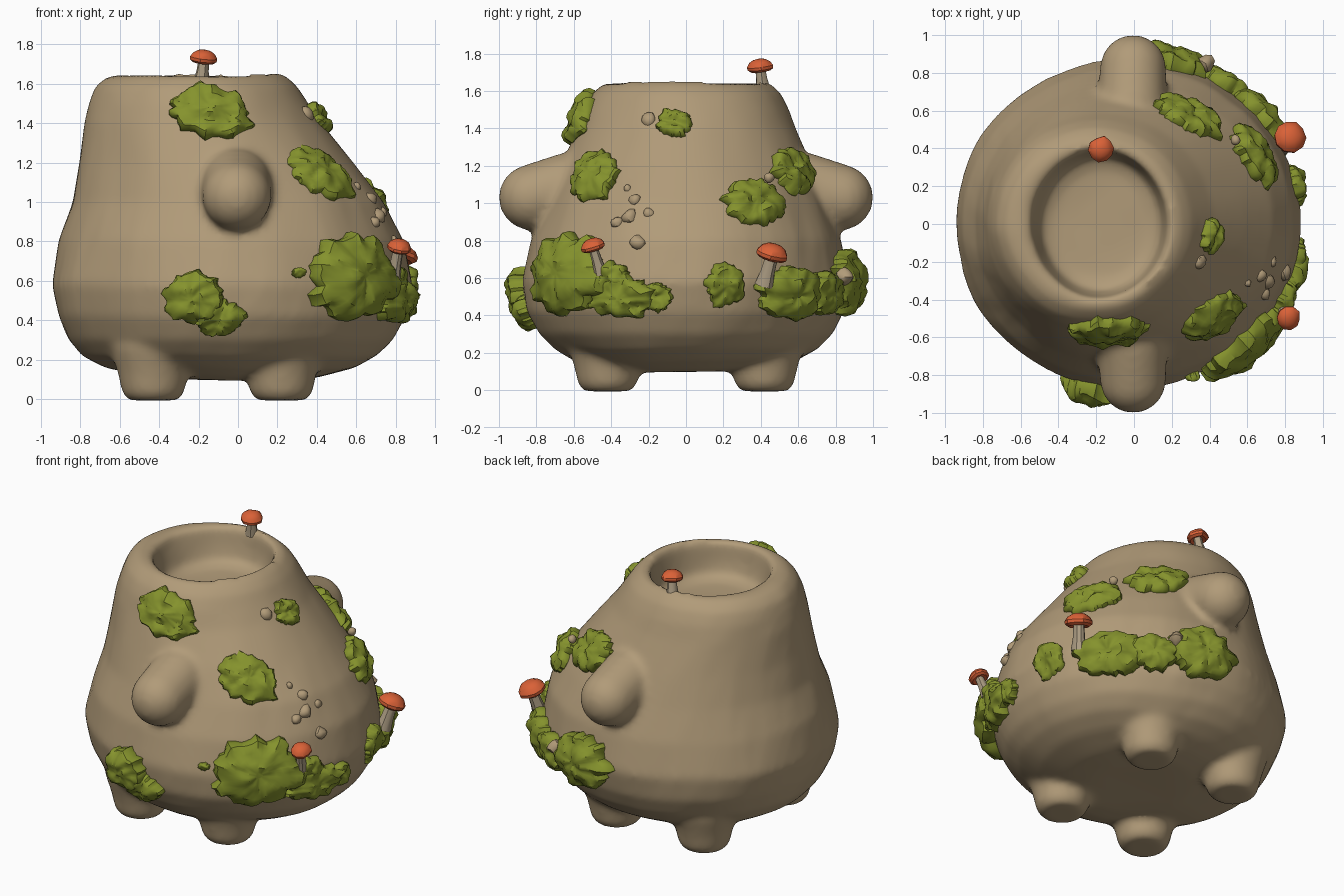
import bpy, bmesh, math, random
from mathutils import Vector, noise

if "Cube" in bpy.data.objects:
    bpy.data.objects.remove(bpy.data.objects["Cube"])

random.seed(4)


def material(name, rgb):
    m = bpy.data.materials.new(name)
    m.diffuse_color = (*rgb, 1)
    m.use_nodes = True
    m.node_tree.nodes["Principled BSDF"].inputs["Base Color"].default_value = m.diffuse_color
    return m


CLAY = material("tan clay", (0.44, 0.328, 0.19))
MOSS = material("moss green", (0.235, 0.29, 0.026))
CAP = material("orange cap", (0.70, 0.12, 0.038))
STEM = material("pale stem", (0.42, 0.34, 0.23))

# Body sections: z, x min, x max, y half width
OUTER = [(0.10, -.35, .28, .34), (0.12, -.5, .42, .48), (0.16, -.68, .59, .60),
         (0.22, -.79, .71, .70), (0.30, -.86, .79, .785), (0.42, -.915, .85, .85),
         (0.58, -.95, .885, .875), (0.80, -.905, .84, .83), (1.0, -.845, .745, .75),
         (1.2, -.805, .585, .67), (1.4, -.775, .42, .585), (1.5, -.75, .355, .55),
         (1.58, -.72, .305, .51), (1.63, -.67, .25, .455)]
HOLLOW = [(1.65, -.60, .205, .41), (1.635, -.55, .178, .388), (1.52, -.515, .158, .372),
          (1.43, -.49, .14, .35), (1.405, -.41, .06, .27), (1.40, -.3, -.05, .15)]


def ring_point(s, t):
    z, x0, x1, ry = s
    return Vector(((x0 + x1) / 2 + (x1 - x0) / 2 * math.cos(t), ry * math.sin(t), z))


def surface(t, z):
    """Point on the outer body wall at angle t and height z."""
    z = min(max(z, .101), 1.629)
    for a, b in zip(OUTER, OUTER[1:]):
        if a[0] <= z <= b[0]:
            f = (z - a[0]) / (b[0] - a[0])
            return ring_point([p + (q - p) * f for p, q in zip(a, b)], t)


def surface_normal(t, z):
    du = surface(t + .05, z) - surface(t - .05, z)
    dv = surface(t, z + .06) - surface(t, z - .06)
    return du.cross(dv).normalized()


def finish(bm, name, mat, angle=None):
    bmesh.ops.recalc_face_normals(bm, faces=bm.faces)
    me = bpy.data.meshes.new(name)
    bm.to_mesh(me)
    bm.free()
    ob = bpy.data.objects.new(name, me)
    bpy.context.collection.objects.link(ob)
    me.materials.append(mat)
    bpy.ops.object.select_all(action='DESELECT')
    ob.select_set(True)
    bpy.context.view_layer.objects.active = ob
    if angle:
        bpy.ops.object.shade_smooth_by_angle(angle=math.radians(angle))
    return ob


def skin(bm, rings):
    """Join closed rings of points and cap both ends."""
    vs = [[bm.verts.new(p) for p in r] for r in rings]
    n = len(vs[0])
    for a, b in zip(vs, vs[1:]):
        for i in range(n):
            bm.faces.new((a[i], a[(i + 1) % n], b[(i + 1) % n], b[i]))
    bm.faces.new(vs[0][::-1])
    bm.faces.new(vs[-1])


def hull(bm, pts):
    vs = [bm.verts.new(p) for p in pts]
    bmesh.ops.convex_hull(bm, input=vs)
    loose = [v for v in vs if v.is_valid and not v.link_faces]
    bmesh.ops.delete(bm, geom=loose, context='VERTS')


def ball(c, r):
    return [Vector(c) + r * Vector((math.sin(a) * math.cos(b), math.sin(a) * math.sin(b), math.cos(a)))
            for a in [math.pi * (i + .5) / 12 for i in range(12)]
            for b in [math.tau * j / 20 for j in range(20)]]


# Hollow pot body with arms and feet blended in
bm = bmesh.new()
rings = []
for s in OUTER + HOLLOW:
    ring = []
    for i in range(64):
        p = ring_point(s, math.tau * i / 64)
        k = 1 + .016 * noise.noise(p * 3.5) + .008 * noise.noise(p * 9)
        ring.append(Vector((p.x * k, p.y * k, p.z + .012 * noise.noise(p * 3))))
    rings.append(ring)
skin(bm, rings)
for side in (-1, 1):
    hull(bm, ball((-.01, side * .63, 1.085), .185) + ball((-.005, side * .827, 1.03), .176))
    for x in (-.43, .22):
        c = Vector((x, side * .42, 0))
        disc = [(-.006, .125), (.03, .158), (.14, .182), (.26, .22)]
        skin(bm, [[c + Vector((r * math.cos(a), r * math.sin(a), z))
                   for a in [math.tau * i / 20 for i in range(20)]] for z, r in disc])
body = finish(bm, "pot_body", CLAY)
rm = body.modifiers.new("blend", 'REMESH')
rm.mode = 'VOXEL'
rm.voxel_size = .022
rm.use_smooth_shade = True
sm = body.modifiers.new("soften", 'SMOOTH')
sm.factor = .5
sm.iterations = 9
for m in ("blend", "soften"):
    bpy.ops.object.modifier_apply(modifier=m)
bpy.ops.object.shade_smooth()


def moss(name, blobs):
    """Lumpy ragged pads on the wall: angle, height, half width, half height, thickness."""
    bm = bmesh.new()
    for deg, zc, hw, hh, th in blobs:
        t0 = math.radians(deg)
        speed = (surface(t0 + .02, zc) - surface(t0 - .02, zc)).length / .04
        n = 48
        seed = Vector((random.uniform(0, 50), random.uniform(0, 50), 0))
        edge = [1 + .26 * noise.noise(seed + 2.8 * Vector((math.cos(a), math.sin(a), 0)))
                + random.uniform(-.07, .07) for a in [math.tau * i / n for i in range(n)]]
        rings = []
        for f, lift in ((.9, -.04), (1, .012), (.97, .4), (.88, .7), (.77, .82), (.64, .9),
                        (.5, .97), (.36, 1), (.22, 1), (.08, 1)):
            ring = []
            for i in range(n):
                a = math.tau * i / n
                r = f * (1 + (edge[i] - 1) * f ** 3)
                t = t0 + hw * r * math.cos(a) / speed
                z = zc + hh * r * math.sin(a)
                p, nor = surface(t, z), surface_normal(t, z)
                bump = (noise.noise(p * 14 + seed) * .03 + noise.noise(p * 32) * .014) if lift > .1 else 0
                ring.append(p + nor * (lift * th + bump if lift > 0 else lift))
            rings.append(ring)
        skin(bm, rings)
    finish(bm, name, MOSS, 35)


moss("moss_upper_front", [(-85, 1.46, .21, .125, .065)])
moss("moss_mid_front", [(-45, 1.14, .18, .125, .055)])
moss("moss_low_front", [(-102, .52, .16, .12, .105), (-94, .42, .13, .08, .075)])
moss("moss_large", [(-47, .62, .27, .21, .10), (-23, .50, .20, .11, .07),
                    (-27, .60, .11, .08, .06), (-11, .50, .10, .075, .05)])
moss("moss_fleck", [(-68, .64, .035, .025, .03)])
moss("moss_upper_right", [(-6, 1.42, .09, .075, .045)])
moss("moss_mid_back", [(57, 1.17, .18, .125, .06)])
moss("moss_mid_right", [(29, 1.0, .18, .12, .06)])
moss("moss_small_right", [(14, .56, .11, .115, .045)])
moss("moss_low_right", [(40, .52, .22, .14, .085), (57, .52, .15, .11, .08)])
moss("moss_low_back", [(77, .58, .215, .16, .10)])


# Mushrooms
def mushroom(name, base, top, r):
    base, top = Vector(base), Vector(top)
    q = (top - base).to_track_quat('Z', 'Y')
    h = (top - base).length

    def turned(profile, n, wob):
        ks = [1 + random.uniform(-wob, wob) for _ in range(n)]
        return [[base + q @ Vector((rad * ks[i] * math.cos(math.tau * i / n),
                                    rad * ks[i] * math.sin(math.tau * i / n), z))
                 for i in range(n)] for rad, z in profile]
    bm = bmesh.new()
    skin(bm, turned([(.58 * r, -.01), (.44 * r, .4 * h), (.38 * r, h)], 10, .05))
    finish(bm, name + "_stem", STEM, 35)
    bm = bmesh.new()
    cap = [(.3, -.25), (.75, -.42), (.98, -.25), (1, -.02), (.8, .3), (.48, .5), (.15, .56)]
    skin(bm, turned([(a * r, h + b * r) for a, b in cap], 10, .08))
    finish(bm, name + "_cap", CAP, 32)


mushroom("rim_mushroom", (-.185, .41, 1.62), (-.172, .395, 1.733), .069)
mushroom("back_mushroom", (.79, .42, .57), (.828, .465, .735), .085)
mushroom("front_mushroom", (.79, -.455, .63), (.817, -.50, .775), .065)

# Pebbles stuck to the right wall: angle, height, radius, lift
bm = bmesh.new()
for deg, z, r, lift in [(-21, 1.45, .042, -.01), (-22, 1.02, .036, -.01), (-23, .93, .042, -.01),
                        (-18, .79, .042, -.01), (-28, .90, .034, -.01), (-15, .95, .028, -.01),
                        (-26, 1.08, .022, -.005), (37, 1.11, .028, .045), (65, .60, .045, .065)]:
    t = math.radians(deg)
    c = surface(t, z) + surface_normal(t, z) * lift
    vs = bmesh.ops.create_icosphere(bm, subdivisions=2, radius=r)["verts"]
    for v in vs:
        v.co = v.co * (1 + .35 * noise.noise(v.co * 25 + c * 9)) + c
finish(bm, "pebbles", CLAY, 40)
